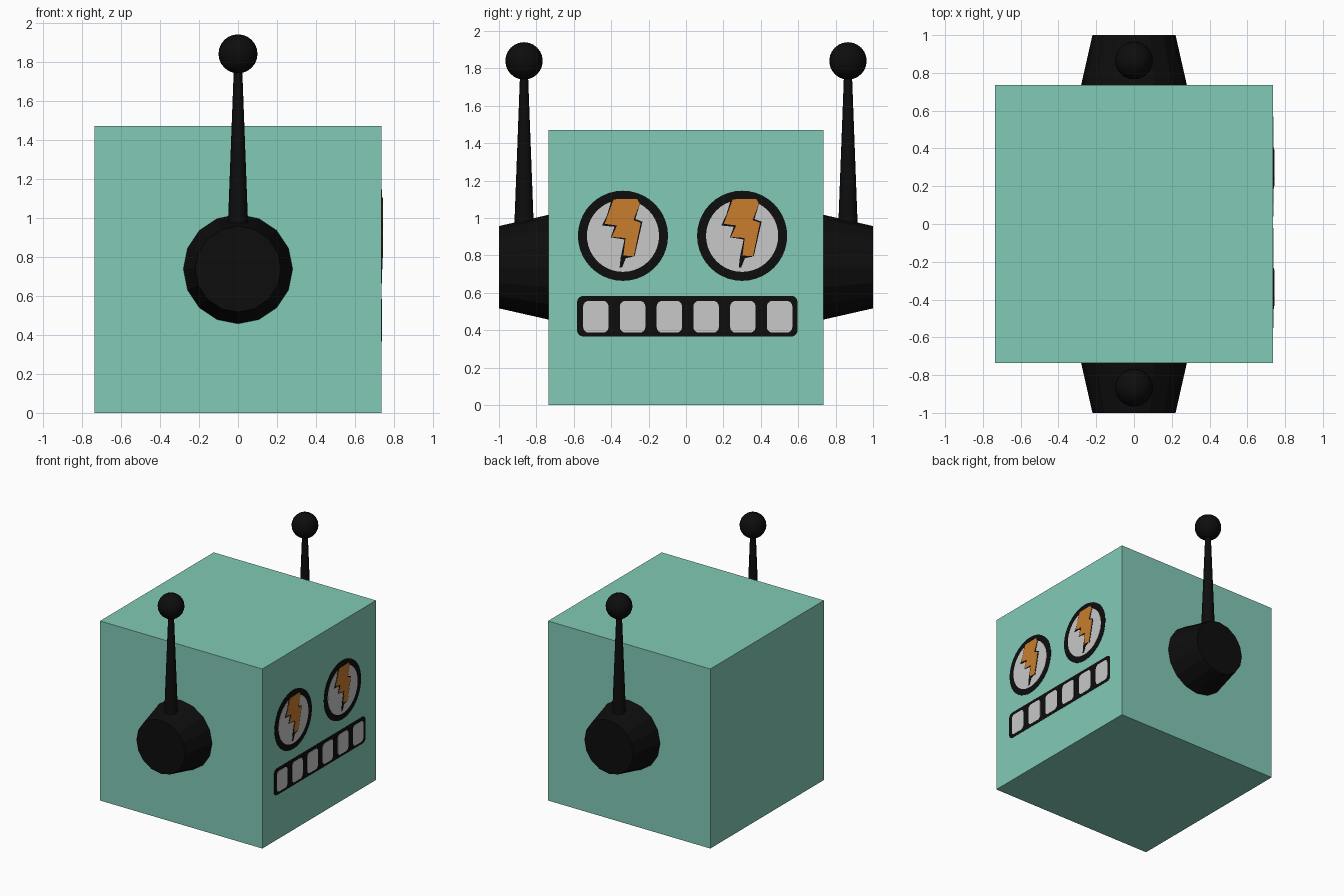
import bpy, bmesh, math
from mathutils import Vector

if "Cube" in bpy.data.objects:
    bpy.data.objects.remove(bpy.data.objects["Cube"])

H = 0.735  # half size of the head cube


def material(name, rgb):
    m = bpy.data.materials.new(name)
    m.diffuse_color = (*rgb, 1)
    m.use_nodes = True
    m.node_tree.nodes["Principled BSDF"].inputs["Base Color"].default_value = m.diffuse_color
    return m


TEAL = material("teal", (0.223, 0.591, 0.468))
BLACK = material("black", (0.004, 0.004, 0.004))
WHITE = material("off_white", (0.578, 0.578, 0.578))
ORANGE = material("orange", (0.578, 0.205, 0.026))


def finish(ob, name, mat, smooth=False):
    ob.name = name
    ob.data.materials.append(mat)
    if smooth:
        bpy.ops.object.shade_smooth_by_angle(angle=math.radians(40))
    return ob


def cone(name, start, end, r1, r2, sides, mat, smooth=False):
    """Tapered cylinder between two points."""
    a, b = Vector(start), Vector(end)
    bpy.ops.mesh.primitive_cone_add(vertices=sides, radius1=r1, radius2=r2,
                                    depth=(b - a).length, location=(a + b) / 2)
    ob = bpy.context.object
    ob.rotation_euler = (b - a).to_track_quat('Z', 'Y').to_euler()
    return finish(ob, name, mat, smooth)


def plate(name, outline, height, mat):
    """Thin plate on the +x face from a (y, z) outline."""
    bm = bmesh.new()
    face = bm.faces.new([bm.verts.new((H, y, z)) for y, z in outline])
    top = bmesh.ops.extrude_face_region(bm, geom=[face])["geom"]
    bmesh.ops.translate(bm, vec=(height, 0, 0),
                        verts=[v for v in top if isinstance(v, bmesh.types.BMVert)])
    bmesh.ops.recalc_face_normals(bm, faces=bm.faces)
    me = bpy.data.meshes.new(name)
    bm.to_mesh(me)
    bm.free()
    ob = bpy.data.objects.new(name, me)
    bpy.context.collection.objects.link(ob)
    return finish(ob, name, mat)


def circle(cy, cz, r, n=40):
    return [(cy + r * math.cos(2 * math.pi * i / n),
             cz + r * math.sin(2 * math.pi * i / n)) for i in range(n)]


def rounded(y0, y1, z0, z1, r, n=4):
    corners = [(y1 - r, z1 - r), (y0 + r, z1 - r), (y0 + r, z0 + r), (y1 - r, z0 + r)]
    return [(cy + r * math.cos((k + i / n) * math.pi / 2),
             cz + r * math.sin((k + i / n) * math.pi / 2))
            for k, (cy, cz) in enumerate(corners) for i in range(n + 1)]


# Head
bpy.ops.mesh.primitive_cube_add(size=2 * H, location=(0, 0, H))
finish(bpy.context.object, "head", TEAL)

# Ears with antennas
for side, label in ((-1, "front"), (1, "back")):
    cone(label + "_ear", (0, side * H, 0.737), (0, side, 0.737), 0.28, 0.22, 16, BLACK)
    y = side * 0.866
    cone(label + "_antenna", (0, y, 0.93), (0, y, 1.78), 0.053, 0.021, 16, BLACK, True)
    bpy.ops.mesh.primitive_uv_sphere_add(segments=24, ring_count=12, radius=0.1,
                                         location=(0, y, 1.84))
    finish(bpy.context.object, label + "_antenna_ball", BLACK, True)

# Eyes with lightning bolts, bolt outlines relative to the eye centre
bolt_shadow = [(-0.06, 0.195), (0.075, 0.2), (0.092, 0.175), (0.066, 0.09), (0.104, 0.075),
               (0.062, -0.11), (0.015, -0.12), (-0.005, -0.17), (-0.018, -0.17),
               (-0.012, -0.115), (0.008, -0.02), (-0.065, -0.008), (-0.045, 0.048),
               (-0.112, 0.055), (-0.085, 0.11)]
bolt = [(-0.05, 0.195), (0.075, 0.198), (0.09, 0.172), (0.056, 0.084), (0.095, 0.07),
        (0.058, -0.11), (0.002, -0.105), (0.014, -0.012), (-0.06, -0.006),
        (-0.032, 0.055), (-0.098, 0.064)]
for cy, label in ((-0.337, "left"), (0.30, "right")):
    cz = 0.905
    plate(label + "_eye_rim", circle(cy, cz, 0.241), 0.002, BLACK)
    plate(label + "_eye_white", circle(cy, cz, 0.193), 0.004, WHITE)
    plate(label + "_bolt_shadow", [(cy + a, cz + b) for a, b in bolt_shadow], 0.006, BLACK)
    plate(label + "_bolt", [(cy + a, cz + b) for a, b in bolt], 0.008, ORANGE)

# Mouth with six teeth
plate("mouth", rounded(-0.583, 0.597, 0.366, 0.584, 0.035), 0.002, BLACK)
for i in range(6):
    c = -0.482 + i * 0.1965
    plate(f"tooth_{i + 1}", rounded(c - 0.068, c + 0.068, 0.387, 0.557, 0.03), 0.004, WHITE)
